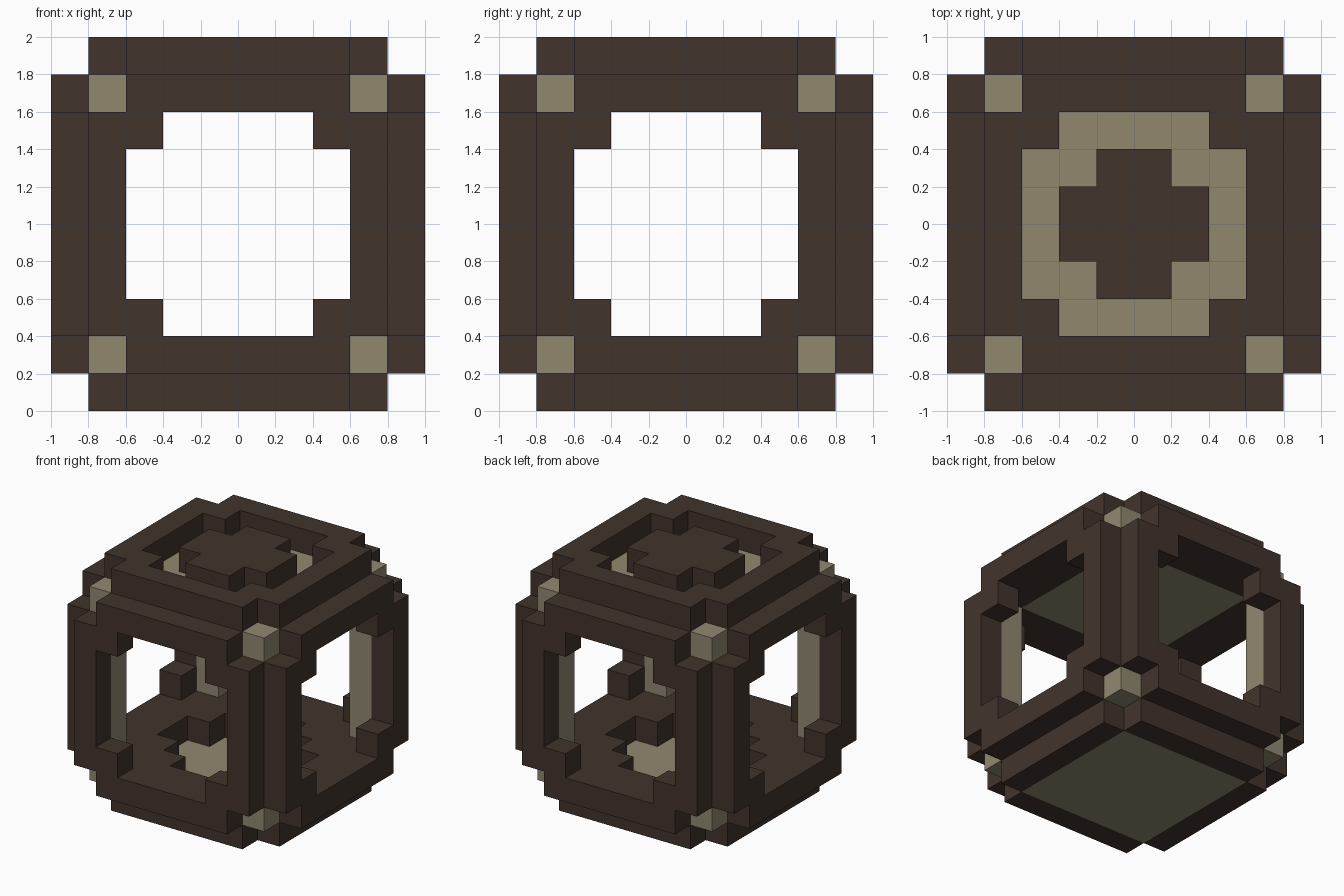
import bpy, bmesh, math
from mathutils import Matrix, Vector

if "Cube" in bpy.data.objects:
    bpy.data.objects.remove(bpy.data.objects["Cube"])

U = 0.2  # block size


def material(name, rgb):
    m = bpy.data.materials.new(name)
    m.diffuse_color = (*rgb, 1)
    m.use_nodes = True
    m.node_tree.nodes["Principled BSDF"].inputs["Base Color"].default_value = m.diffuse_color
    return m


DARK = material("dark_brown", (0.054, 0.034, 0.026))
TAN = material("tan", (0.279, 0.246, 0.159))


def block(n, corner_cut=0):
    """Centred n x n cells, keeping those whose corner steps are not cut."""
    lo, hi = 5 - n // 2, 4 + n // 2
    return {(i, j) for i in range(lo, hi + 1) for j in range(lo, hi + 1)
            if min(i - lo, hi - i) + min(j - lo, hi - j) >= corner_cut}


def slab(name, cells, z, mat, rot=Matrix()):
    """One-block-thick slab of cells with its underside at z (from the centre)."""
    bm = bmesh.new()
    for i, j in sorted(cells):
        bm.faces.new([bm.verts.new(((i + a - 5) * U, (j + b - 5) * U, z))
                      for a, b in ((0, 0), (1, 0), (1, 1), (0, 1))])
    bmesh.ops.remove_doubles(bm, verts=bm.verts, dist=0.001)
    ext = bmesh.ops.extrude_face_region(bm, geom=bm.faces[:], use_keep_orig=True)
    top = [v for v in ext["geom"] if isinstance(v, bmesh.types.BMVert)]
    bmesh.ops.translate(bm, verts=top, vec=Vector((0, 0, U)))
    bmesh.ops.recalc_face_normals(bm, faces=bm.faces)
    bm.transform(Matrix.Translation((0, 0, 1)) @ rot)
    me = bpy.data.meshes.new(name)
    bm.to_mesh(me)
    bm.free()
    me.materials.append(mat)
    bpy.context.collection.objects.link(bpy.data.objects.new(name, me))


outer = block(8, 1)           # square without its corner cells
frame = outer - block(6, 1)   # outer face with a stepped round opening
inner = block(6)

# four side window frames
for k, side in enumerate(("right", "back", "left", "front")):
    rot = Matrix.Rotation(k * math.pi / 2, 4, 'Z') @ Matrix.Rotation(math.pi / 2, 4, 'Y')
    slab(side + "_window_frame", frame, 0.8, DARK, rot)

# lid: rim, raised centre, tan ceiling and the beams around it
slab("top_rim", frame, 0.8, DARK)
slab("top_centre", block(4, 1), 0.8, DARK)
slab("ceiling", inner, 0.6, TAN)
slab("top_beams", outer - inner, 0.6, DARK)

# base: floor with a stepped diamond recess, over a tan bottom plate
slab("floor", outer - block(6, 2), -0.8, DARK)
slab("bottom_plate", inner, -1.0, TAN)
slab("bottom_rim", outer - inner, -1.0, DARK)

# corner posts
for x in (-0.7, 0.7):
    for y in (-0.7, 0.7):
        bm = bmesh.new()
        bmesh.ops.create_cube(bm, size=1, matrix=Matrix.Translation((x, y, 1))
                              @ Matrix.Diagonal((U, U, 1.6, 1)))
        me = bpy.data.meshes.new("corner_post")
        bm.to_mesh(me)
        bm.free()
        me.materials.append(TAN)
        bpy.context.collection.objects.link(bpy.data.objects.new("corner_post", me))
